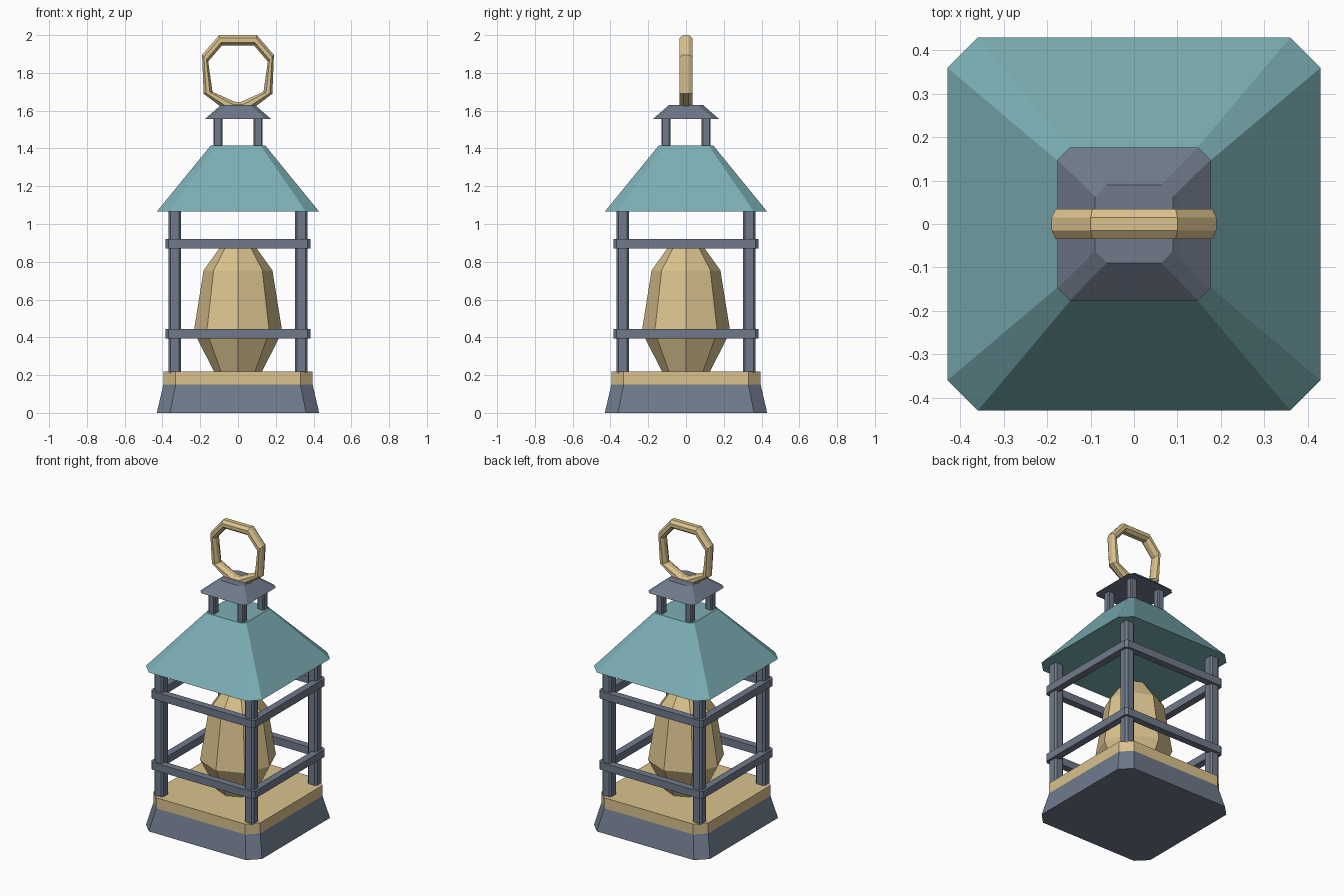
import bpy
import bmesh
from math import cos, sin, pi

if "Cube" in bpy.data.objects:
    bpy.data.objects.remove(bpy.data.objects["Cube"])


def material(name, rgb):
    m = bpy.data.materials.new(name)
    m.diffuse_color = (*rgb, 1)
    m.use_nodes = True
    m.node_tree.nodes["Principled BSDF"].inputs["Base Color"].default_value = m.diffuse_color
    return m


SLATE = material("slate metal", (0.16, 0.195, 0.26))
BRASS = material("brass", (0.70, 0.54, 0.27))
TEAL = material("teal roof", (0.20, 0.43, 0.46))


def chamfered(half, flat, z, cx=0, cy=0):
    """Square outline with cut corners; flat is where the cut starts."""
    pts = [(half, -flat), (half, flat), (flat, half), (-flat, half),
           (-half, flat), (-half, -flat), (-flat, -half), (flat, -half)]
    return [(cx + x, cy + y, z) for x, y in pts]


def loft(name, loops, mat, closed=False):
    """Skin a stack of loops; cap the ends, or join last to first."""
    bm = bmesh.new()
    rows = [[bm.verts.new(p) for p in loop] for loop in loops]
    pairs = list(zip(rows, rows[1:]))
    if closed:
        pairs.append((rows[-1], rows[0]))
    else:
        bm.faces.new(rows[0])
        bm.faces.new(rows[-1])
    for a, b in pairs:
        n = len(a)
        for i in range(n):
            j = (i + 1) % n
            bm.faces.new((a[i], a[j], b[j], b[i]))
    bmesh.ops.recalc_face_normals(bm, faces=bm.faces)
    mesh = bpy.data.meshes.new(name)
    bm.to_mesh(mesh)
    bm.free()
    mesh.materials.append(mat)
    obj = bpy.data.objects.new(name, mesh)
    bpy.context.collection.objects.link(obj)
    return obj


def tapered(name, z0, h0, f0, z1, h1, f1, mat, cx=0, cy=0):
    return loft(name, [chamfered(h0, f0, z0, cx, cy), chamfered(h1, f1, z1, cx, cy)], mat)


# Base, tray, roof and cap
tapered("base", 0, 0.43, 0.36, 0.15, 0.395, 0.33, SLATE)
tapered("tray", 0.15, 0.395, 0.33, 0.22, 0.395, 0.33, BRASS)
tapered("roof", 1.065, 0.43, 0.36, 1.415, 0.145, 0.12, TEAL)
tapered("vent_cap", 1.555, 0.176, 0.148, 1.63, 0.09, 0.063, SLATE)

# Corner posts and short vent posts
for side_y, row in ((-1, "front"), (1, "back")):
    for side_x, col in ((-1, "left"), (1, "right")):
        tapered(f"{row}_{col}_post", 0.21, 0.034, 0.022, 1.07, 0.034, 0.022,
                SLATE, 0.335 * side_x, 0.335 * side_y)
        tapered(f"{row}_{col}_vent_post", 1.40, 0.024, 0.017, 1.56, 0.024, 0.017,
                SLATE, 0.107 * side_x, 0.107 * side_y)

# Guard rails round the cage
for name, z0, z1 in (("lower_rail", 0.395, 0.445), ("upper_rail", 0.87, 0.92)):
    loft(name, [chamfered(0.385, 0.368, z0), chamfered(0.385, 0.368, z1),
                chamfered(0.338, 0.325, z1), chamfered(0.338, 0.325, z0)],
         SLATE, closed=True)

# Eight-sided glowing bulb
profile = [(0.125, 0.215), (0.234, 0.43), (0.182, 0.755), (0.085, 0.89)]
loft("bulb", [[(r * cos(i * pi / 4), r * sin(i * pi / 4), z) for i in range(8)]
              for r, z in profile], BRASS)

# Carrying ring: outer and inner outline (right half), mirrored
half = [((0.10, 2.0), (0.085, 1.945)), ((0.19, 1.895), (0.158, 1.86)),
        ((0.182, 1.69), (0.135, 1.70)), ((0.07, 1.605), (0.012, 1.645))]
outline = half + [((-o[0], o[1]), (-i[0], i[1])) for o, i in reversed(half)]
sections = []
for (ox, oz), (ix, iz) in outline:
    loop = []
    for k in range(8):
        a = (k + 0.5) * pi / 4
        t = cos(a) / cos(pi / 8) / 2
        loop.append(((ox + ix) / 2 + (ox - ix) * t,
                     0.035 * sin(a) / cos(pi / 8),
                     (oz + iz) / 2 + (oz - iz) * t))
    sections.append(loop)
loft("carrying_ring", sections, BRASS, closed=True)
